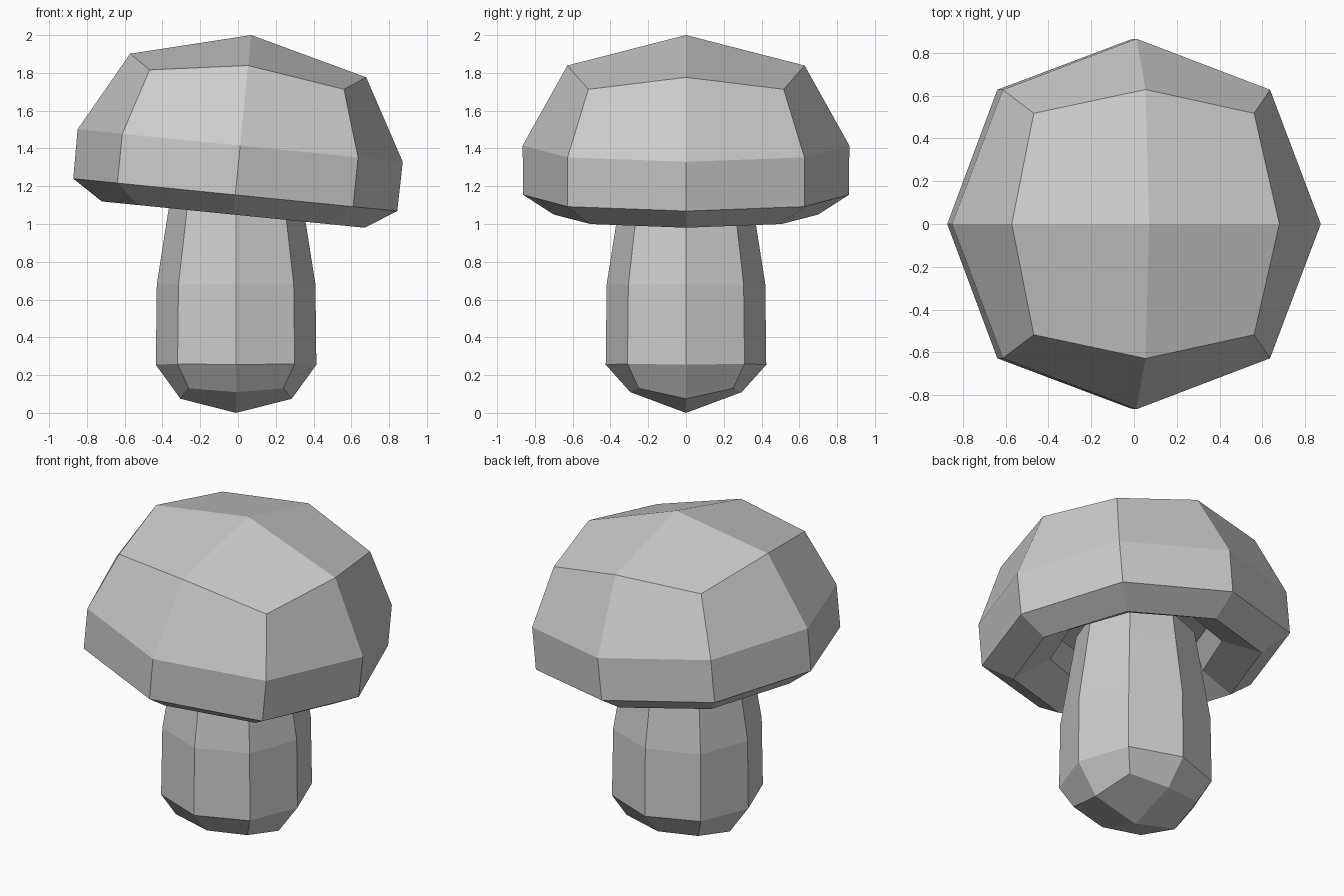
import bpy, bmesh, math

if "Cube" in bpy.data.objects:
    bpy.data.objects.remove(bpy.data.objects["Cube"])

STEPS = [i * math.pi / 4 for i in range(8)]


def eight_sided(name, rings, poles, location, tilt=0.0):
    """Loft eight-sided rings of (axis radius, corner half-width, z on x axis,
    z on y axis, z at corners); each end is closed by four quads round a pole."""
    bm = bmesh.new()
    loops = []
    for r, c, zx, zy, zc in rings:
        loop = []
        for i, a in enumerate(STEPS):
            rad = c * math.sqrt(2) if i % 2 else r
            z = zc if i % 2 else (zy if i % 4 else zx)
            loop.append(bm.verts.new((rad * math.cos(a), rad * math.sin(a), z)))
        loops.append(loop)
    for lo, hi in zip(loops, loops[1:]):
        for i in range(8):
            j = (i + 1) % 8
            bm.faces.new((lo[i], lo[j], hi[j], hi[i]))
    for loop, z in ((loops[0], poles[0]), (loops[-1], poles[1])):
        pole = bm.verts.new((0, 0, z))
        for i in range(0, 8, 2):
            bm.faces.new((pole, loop[i], loop[i + 1], loop[(i + 2) % 8]))
    bmesh.ops.recalc_face_normals(bm, faces=bm.faces)
    mesh = bpy.data.meshes.new(name)
    bm.to_mesh(mesh)
    bm.free()
    obj = bpy.data.objects.new(name, mesh)
    obj.location = location
    obj.rotation_euler.y = tilt
    bpy.context.collection.objects.link(obj)
    return obj


# Stem with rounded foot, running up into the cap
eight_sided("stem", [
    (0.295, 0.25, 0.075, 0.11, 0.13),
    (0.425, 0.31, 0.255, 0.255, 0.26),
    (0.42, 0.305, 0.68, 0.68, 0.68),
    (0.365, 0.265, 1.03, 1.03, 1.03),
    (0.33, 0.24, 1.25, 1.25, 1.25),
], (0.0, 1.28), (-0.01, 0, 0))

# Tilted cap, from hollow underside round the rim to the crown
eight_sided("cap", [
    (0.46, 0.33, 0.26, 0.26, 0.26),
    (0.50, 0.35, 0.10, 0.10, 0.10),
    (0.70, 0.505, 0.0, 0.0, 0.0),
    (0.862, 0.627, 0.105, 0.105, 0.105),
    (0.865, 0.627, 0.367, 0.367, 0.367),
    (0.628, 0.517, 0.793, 0.793, 0.718),
], (0.30, 0.955), (-0.025, 0, 1.05), math.atan(0.1))
